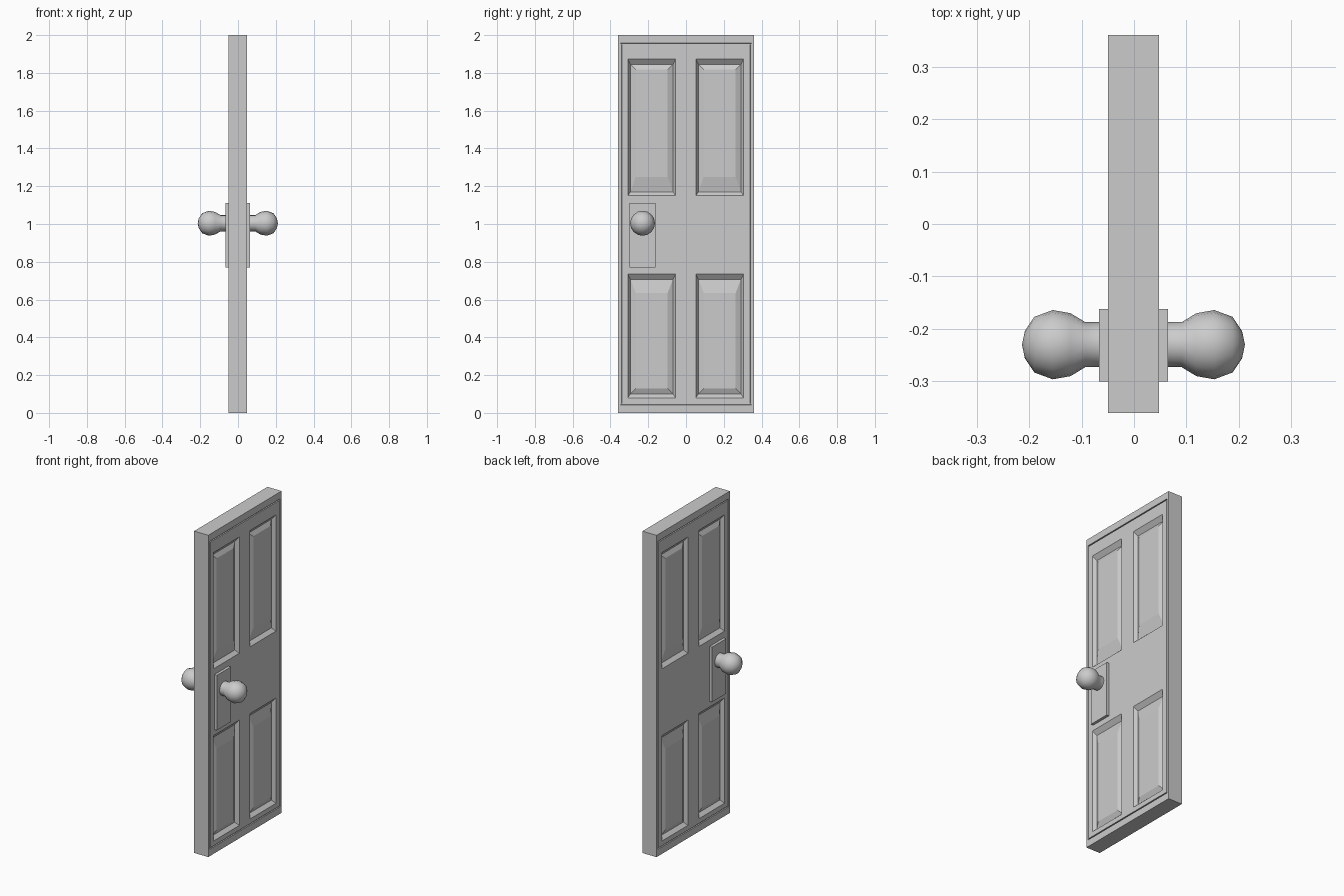
import bpy, bmesh, math
from mathutils import Matrix

if "Cube" in bpy.data.objects:
    bpy.data.objects.remove(bpy.data.objects["Cube"])

HALF = 0.0485      # half thickness of the slab
CX = -0.001        # slab centre in x


def finish(bm, name):
    bmesh.ops.recalc_face_normals(bm, faces=bm.faces)
    me = bpy.data.meshes.new(name)
    bm.to_mesh(me)
    bm.free()
    ob = bpy.data.objects.new(name, me)
    bpy.context.collection.objects.link(ob)
    ob.location.x = CX
    return ob


def mirror(bm):
    # copy everything to the other side of the door
    geom = bm.verts[:] + bm.edges[:] + bm.faces[:]
    dup = bmesh.ops.duplicate(bm, geom=geom)["geom"]
    verts = [v for v in dup if isinstance(v, bmesh.types.BMVert)]
    bmesh.ops.scale(bm, vec=(-1, 1, 1), verts=verts)
    bmesh.ops.remove_doubles(bm, verts=bm.verts, dist=1e-5)


# Door slab: one face as a grid with the panel cells left open
ys = [-0.340, -0.308, -0.055, 0.052, 0.305, 0.340]
zs = [0.050, 0.080, 0.735, 1.150, 1.873, 1.950]
bm = bmesh.new()
grid = [[bm.verts.new((HALF, y, z)) for z in zs] for y in ys]
for i in range(5):
    for j in range(5):
        c = [grid[i][j], grid[i + 1][j], grid[i + 1][j + 1], grid[i][j + 1]]
        if i not in (1, 3) or j not in (1, 3):
            bm.faces.new(c)
            continue
        # Sunken moulding, then raised field: side, bottom, top insets and depth
        if j == 1:
            steps = [(0.014, 0.020, 0.028, 0.022), (0.042, 0.050, 0.100, 0.008)]
        else:
            steps = [(0.014, 0.020, 0.028, 0.022), (0.042, 0.100, 0.055, 0.008)]
        y0, y1, z0, z1 = ys[i], ys[i + 1], zs[j], zs[j + 1]
        for s, b, t, d in steps:
            n = [bm.verts.new((HALF - d, y, z)) for y, z in
                 ((y0 + s, z0 + b), (y1 - s, z0 + b), (y1 - s, z1 - t), (y0 + s, z1 - t))]
            for k in range(4):
                m = (k + 1) % 4
                bm.faces.new((c[k], c[m], n[m], n[k]))
            c = n
        bm.faces.new(c)

# Border groove, outer rim and door edge, grown outward ring by ring
ring = (ys[0], ys[-1], zs[0], zs[-1])
for depth, new in [(0.007, (-0.341, 0.341, 0.049, 1.951)),
                   (0.007, (-0.346, 0.346, 0.044, 1.956)),
                   (0.0, (-0.347, 0.347, 0.043, 1.957)),
                   (0.0, (-0.36, 0.36, 0.0, 2.0)),
                   (HALF, (-0.36, 0.36, 0.0, 2.0))]:
    edges = [e for e in bm.edges if e.is_boundary]
    ext = bmesh.ops.extrude_edge_only(bm, edges=edges)["geom"]
    for v in ext:
        if isinstance(v, bmesh.types.BMVert):
            v.co.x = HALF - depth
            for axis, o, p in ((1, ring[0], new[0]), (1, ring[1], new[1]),
                               (2, ring[2], new[2]), (2, ring[3], new[3])):
                if abs(v.co[axis] - o) < 1e-5:
                    v.co[axis] = p
                    if axis == 1 and o == ring[0]:
                        continue
    ring = new
mirror(bm)
finish(bm, "door_slab")

# Lock plates on both faces
for side, name in ((1, "lock_plate_right"), (-1, "lock_plate_left")):
    bm = bmesh.new()
    bmesh.ops.create_cube(bm, size=1, matrix=Matrix.Translation((side * 0.054, -0.231, 0.94))
                          @ Matrix.Diagonal((0.023, 0.138, 0.342, 1)))
    finish(bm, name)

# Turned knobs: distance from slab centre, radius
profile = [(0.060, 0.043), (0.092, 0.043), (0.120, 0.060), (0.154, 0.066),
           (0.189, 0.053), (0.207, 0.026), (0.2125, 0.0)]
N = 16
for side, name in ((1, "knob_right"), (-1, "knob_left")):
    bm = bmesh.new()
    rings = [[bm.verts.new((side * x, -0.230 + r * math.cos(2 * math.pi * k / N),
                            1.004 + r * math.sin(2 * math.pi * k / N)))
              for k in range(N)] for x, r in profile[:-1]]
    tip = bm.verts.new((side * profile[-1][0], -0.230, 1.004))
    for a, b in zip(rings, rings[1:]):
        for k in range(N):
            m = (k + 1) % N
            bm.faces.new((a[k], a[m], b[m], b[k]))
    for k in range(N):
        bm.faces.new((rings[-1][k], rings[-1][(k + 1) % N], tip))
    bm.faces.new(rings[0])
    for f in bm.faces:
        f.smooth = len(f.verts) < 5
    finish(bm, name)
